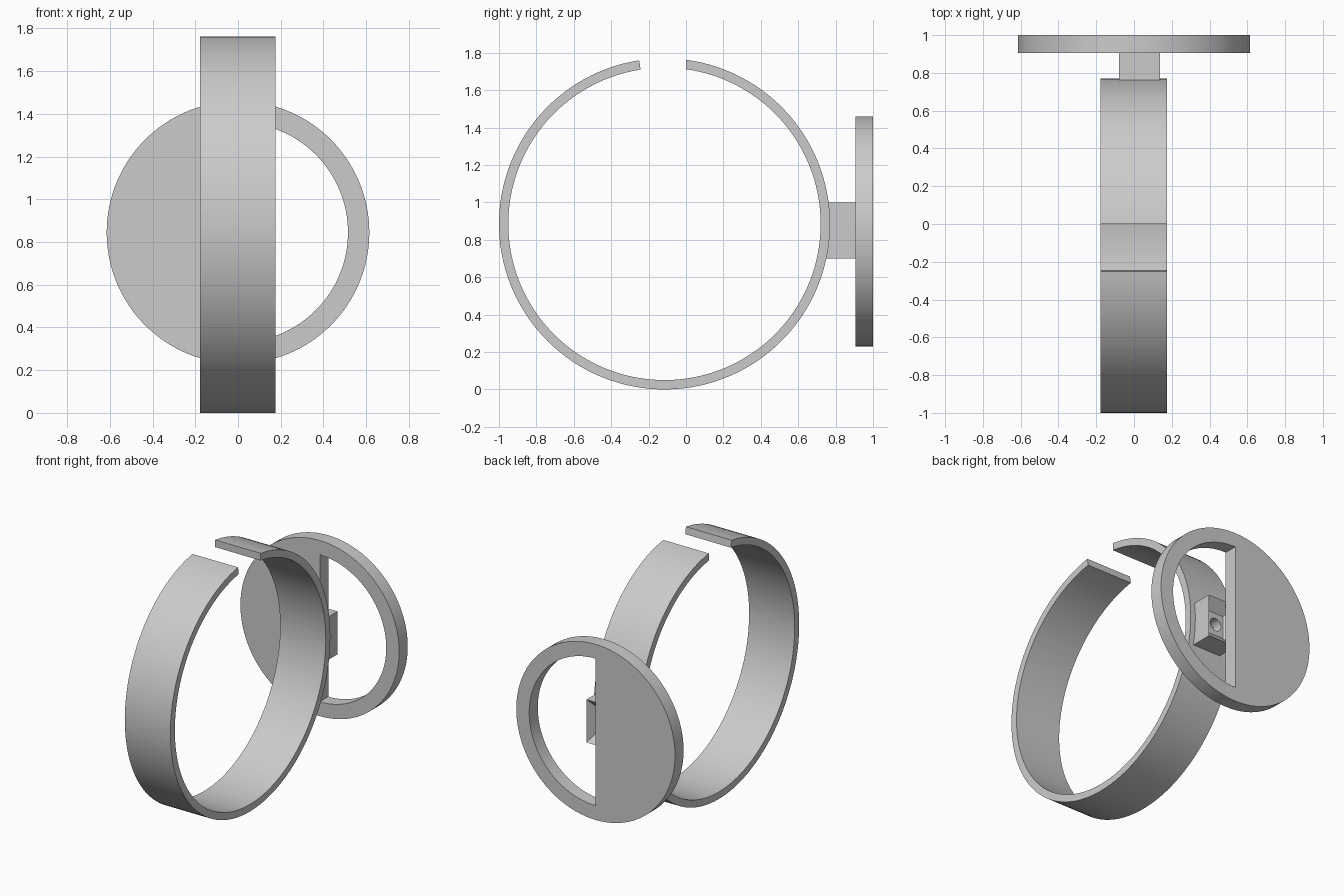
import bpy, bmesh
from math import sin, cos, pi, asin, radians
from mathutils import Vector

cube = bpy.data.objects.get("Cube")
if cube:
    bpy.data.objects.remove(cube, do_unlink=True)

GREY = (0.6, 0.6, 0.6, 1)
grey = bpy.data.materials.new("plain_grey")
grey.use_nodes = True
grey.diffuse_color = GREY
grey.node_tree.nodes["Principled BSDF"].inputs["Base Color"].default_value = GREY


def arc(cy, cz, r, a0, a1, n):
    """Points on a circle, angles measured from straight up."""
    return [(cy + r * sin(a0 + (a1 - a0) * i / n), cz + r * cos(a0 + (a1 - a0) * i / n))
            for i in range(n + 1)]


def add_loop(bm, points):
    verts = [bm.verts.new(p) for p in points]
    edges = [bm.edges.new((verts[i - 1], verts[i])) for i in range(len(verts))]
    return verts, edges


def join_loops(bm, a, b):
    for i in range(len(a)):
        bm.faces.new((a[i - 1], a[i], b[i], b[i - 1]))


def finish(name, bm):
    bmesh.ops.recalc_face_normals(bm, faces=bm.faces)
    mesh = bpy.data.meshes.new(name)
    bm.to_mesh(mesh)
    bm.free()
    mesh.materials.append(grey)
    obj = bpy.data.objects.new(name, mesh)
    bpy.context.collection.objects.link(obj)
    bpy.ops.object.select_all(action="DESELECT")
    obj.select_set(True)
    bpy.context.view_layer.objects.active = obj
    bpy.ops.object.shade_smooth_by_angle(angle=radians(30))
    return obj


def prism(name, loops, depth):
    """Fill the outline, with any holes, and extrude it."""
    bm = bmesh.new()
    edges = []
    for points in loops:
        edges += add_loop(bm, points)[1]
    bmesh.ops.triangle_fill(bm, edges=edges, use_beauty=True)
    grown = bmesh.ops.extrude_face_region(bm, geom=bm.faces[:])["geom"]
    moved = [g for g in grown if isinstance(g, bmesh.types.BMVert)]
    bmesh.ops.translate(bm, verts=moved, vec=Vector(depth))
    return finish(name, bm)


# Open band with a gap near the top
CY, CZ, R_OUT, R_IN = -0.115, 0.885, 0.885, 0.835
end = 2 * pi - radians(8.8)
outer = arc(CY, CZ, R_OUT, asin(-CY / R_OUT), end, 120)
inner = arc(CY, CZ, R_IN, asin(-CY / R_IN), end, 120)
prism("band", [[(-0.177, y, z) for y, z in outer + inner[::-1]]], (0.353, 0, 0))

# Round plate with a half-round window
DZ, Y0, Y1 = 0.845, 0.905, 1.0
rim = arc(0, DZ, 0.615, 0, 2 * pi, 128)[:-1]
window = arc(0, DZ, 0.515, 0, pi, 64)
prism("round_plate", [[(x, Y0, z) for x, z in loop] for loop in (rim, window)],
      (0, Y1 - Y0, 0))

# Square post with a tapered socket and a round bore
PX, PZ = 0.029, 0.85


def rect(y, half_x, half_z):
    return [(PX + sx * half_x, y, PZ + sz * half_z)
            for sx, sz in ((-1, -1), (1, -1), (1, 1), (-1, 1))]


def ring(y):
    return [(x, y, z) for x, z in arc(PX, PZ, 0.045, 0, 2 * pi, 24)[:-1]]


bm = bmesh.new()
base, _ = add_loop(bm, rect(0.745, 0.109, 0.15))
mouth, _ = add_loop(bm, rect(Y0, 0.109, 0.15))
floor, floor_edges = add_loop(bm, rect(0.84, 0.06, 0.08))
bore, bore_edges = add_loop(bm, ring(0.84))
bottom, _ = add_loop(bm, ring(0.77))
bm.faces.new(base)
join_loops(bm, base, mouth)
join_loops(bm, mouth, floor)
bmesh.ops.triangle_fill(bm, edges=floor_edges + bore_edges, use_beauty=True)
join_loops(bm, bore, bottom)
bm.faces.new(bottom)
finish("post", bm)
